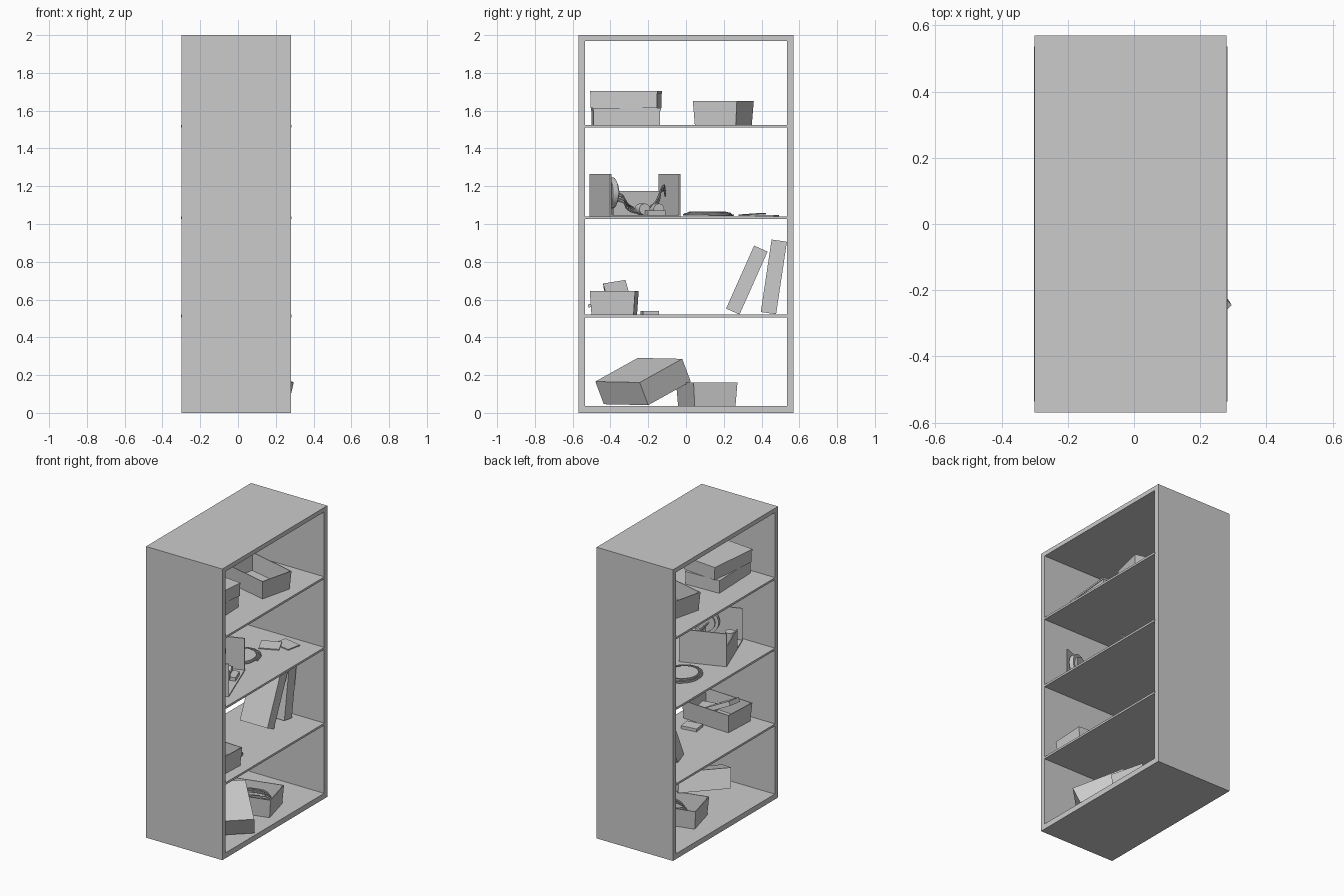
import bpy, bmesh, math, random
from mathutils import Vector, Matrix, Euler

if "Cube" in bpy.data.objects:
    bpy.data.objects.remove(bpy.data.objects["Cube"])

random.seed(4)


def add_mesh(name, bm, matrix=Matrix()):
    bmesh.ops.recalc_face_normals(bm, faces=bm.faces)
    me = bpy.data.meshes.new(name)
    bm.to_mesh(me)
    bm.free()
    ob = bpy.data.objects.new(name, me)
    ob.matrix_world = matrix
    bpy.context.collection.objects.link(ob)
    return ob


def place(loc, rot=(0, 0, 0)):
    r = Euler([math.radians(a) for a in rot]).to_matrix().to_4x4()
    return Matrix.Translation(loc) @ r


def box(name, loc, size, rot=(0, 0, 0)):
    bm = bmesh.new()
    bmesh.ops.create_cube(bm, size=1)
    bmesh.ops.scale(bm, vec=size, verts=bm.verts)
    return add_mesh(name, bm, place(loc, rot))


def span(name, x, y, z):
    return box(name, [(a + b) / 2 for a, b in (x, y, z)], [b - a for a, b in (x, y, z)])


def tray(name, loc, angle, size=(0.37, 0.24, 0.125), wall=0.007):
    # open tray with slightly tapered walls, loc is the middle of the base
    bm = bmesh.new()
    bmesh.ops.create_cube(bm, size=1)
    bmesh.ops.translate(bm, vec=(0, 0, 0.5), verts=bm.verts)
    bmesh.ops.scale(bm, vec=size, verts=bm.verts)
    for v in bm.verts:
        if v.co.z < 0.01:
            v.co.x *= 0.95
            v.co.y *= 0.93
    bm.normal_update()
    top = max(bm.faces, key=lambda f: f.calc_center_median().z)
    bmesh.ops.inset_region(bm, faces=[top], thickness=wall)
    new = bmesh.ops.extrude_face_region(bm, geom=[top])
    for v in [g for g in new["geom"] if isinstance(g, bmesh.types.BMVert)]:
        v.co.z = wall
        v.co.x *= 0.95
        v.co.y *= 0.93
    if top.is_valid:
        bmesh.ops.delete(bm, geom=[top], context="FACES")
    return add_mesh(name, bm, place(loc, (0, 0, angle)))


def cylinder(name, loc, radius, depth, rot):
    bm = bmesh.new()
    bmesh.ops.create_cone(bm, cap_ends=True, segments=24, radius1=radius, radius2=radius, depth=depth)
    ob = add_mesh(name, bm, place(loc, rot))
    for p in ob.data.polygons:
        p.use_smooth = len(p.vertices) == 4
    return ob


def cable(name, points, radius=0.004):
    cu = bpy.data.curves.new(name, "CURVE")
    cu.dimensions = "3D"
    cu.bevel_depth = radius
    cu.bevel_resolution = 2
    cu.resolution_u = 4
    sp = cu.splines.new("BEZIER")
    sp.bezier_points.add(len(points) - 1)
    for bp, p in zip(sp.bezier_points, points):
        bp.co = p
        bp.handle_left_type = bp.handle_right_type = "AUTO"
    ob = bpy.data.objects.new(name, cu)
    bpy.context.collection.objects.link(ob)
    return ob


def coil(name, centre, rx, ry, turns, rise, tilt=0):
    pts = []
    for i in range(turns * 8):
        a = i * math.tau / 8
        k = 1 - 0.07 * (i // 8) + random.uniform(-0.04, 0.04)
        x, y = rx * k * math.cos(a), ry * k * math.sin(a)
        pts.append(Vector(centre) + Vector((x, y, rise * i / (turns * 8) + tilt * x)))
    return cable(name, pts)


# Cabinet, open at both faces
D = (-0.30, 0.28)
for side, s in (("left", -1), ("right", 1)):
    span(side + "_panel", D, sorted((s * 0.535, s * 0.57)), (0, 2))
span("top_panel", D, (-0.535, 0.535), (1.97, 2.0))
span("bottom_panel", D, (-0.535, 0.535), (0, 0.037))
for i, z in enumerate((0.52, 1.04, 1.525)):
    span(f"shelf_{i + 1}", (-0.302, 0.282), (-0.536, 0.536), (z - 0.014, z))

# Bottom: box tipped against a tray holding a coiled cable
tray("lower_tray", (0.01, 0.11, 0.037), 14.5)
coil("tray_cable", (0.04, 0.12, 0.10), 0.13, 0.075, 5, 0.045, 0.08)
ex = Vector((-0.235, -0.235, 0.005))
ey = Vector((-0.225, 0.225, 0.125))
ez = Vector((-0.028, 0.045, -0.12))
bm = bmesh.new()
bmesh.ops.create_cube(bm, size=1)
for v in bm.verts:
    a, b, c = v.co + Vector((0.5, 0.5, 0.5))
    v.co = Vector((0.295, -0.245, 0.161)) + a * ex + b * ey + c * ez
add_mesh("tipped_box", bm)

# Second level: tray with cards, small box, two leaning folders
tray("card_tray", (0.03, -0.38, 0.52), -3)
box("tilted_card_block", (-0.01, -0.365, 0.635), (0.21, 0.12, 0.03), (10, 26, 8))
box("flat_card_block", (0.12, -0.38, 0.56), (0.10, 0.15, 0.05), (0, 0, 12))
box("tray_tab", (0.10, -0.503, 0.57), (0.03, 0.03, 0.016), (20, 0, 0))
box("small_box", (0.09, -0.192, 0.53), (0.11, 0.085, 0.02), (0, 0, 8))
for name, y, z, w, h, lean in (("front_folder", 0.322, 0.703, 0.078, 0.365, -24),
                               ("rear_folder", 0.465, 0.72, 0.082, 0.388, -8.5)):
    box(name, (-0.03, y, z), (0.21, w, h), (lean, 0, 0))

# Third level: turned organiser with two tall end panels, low back box and cables
M = place((0.0, -0.27, 1.04), (0, 0, 20.5))


def organiser(ob):
    ob.matrix_world = M @ ob.matrix_world
    return ob


for side, s in (("left", -1), ("right", 1)):
    organiser(box(f"organiser_{side}_end", (0, s * 0.195, 0.1125), (0.305, 0.008, 0.225)))
organiser(box("organiser_base", (0, 0, 0.004), (0.305, 0.39, 0.008)))
organiser(box("organiser_back", (-0.149, 0.06, 0.068), (0.007, 0.265, 0.135)))
organiser(cylinder("ear_cup", (0.07, -0.165, 0.125), 0.082, 0.03, (90, 0, 0)))
organiser(cylinder("ear_cup_rim", (0.07, -0.145, 0.125), 0.06, 0.016, (90, 0, 0)))
for i, y in enumerate((0.02, 0.10)):
    organiser(cylinder(f"plug_roll_{i + 1}", (0.06, y, 0.038), 0.03, 0.07, (0, 90, 0)))
organiser(cylinder("standing_jar", (-0.09, -0.12, 0.05), 0.03, 0.085, (0, 0, 0)))
organiser(box("charger", (0.11, 0.07, 0.02), (0.06, 0.10, 0.024)))
for i in range(4):
    d = i * 0.014
    organiser(cable(f"loose_cable_{i + 1}", [
        (0.05 + d, -0.14, 0.13 - d), (0.06 + d, -0.09, 0.11 - d), (0.03, -0.06 + d, 0.045),
        (0.02 + d, 0.01, 0.02), (0.05 - d, 0.08 + d, 0.06), (0.0 + d, 0.14, 0.12 + d),
        (-0.04, 0.185, 0.15 - d)]))

# Third level: flat coil and thin cards
coil("flat_coil", (-0.06, 0.12, 1.046), 0.12, 0.13, 4, 0.018)
for i, (x, y, z, a) in enumerate(((0.0, 0.35, 1.05, 25), (0.07, 0.43, 1.044, -12))):
    box(f"thin_card_{i + 1}", (x, y, z), (0.13, 0.10, 0.007), (4 if i == 0 else 0, 0, a))

# Top level: stacked boxes with lids and an empty tray
for name, x, z, a in (("stacked_box_lower", -0.02, 1.525, 2), ("stacked_box_upper", -0.02, 1.615, -5.5)):
    box(name, (x, -0.318, z + 0.0435), (0.25, 0.354, 0.087), (0, 0, a))
    box(name + "_lid", (x, -0.318, z + 0.083), (0.258, 0.36, 0.012), (0, 0, a))
tray("upper_tray", (0.01, 0.1975, 1.525), -14)
